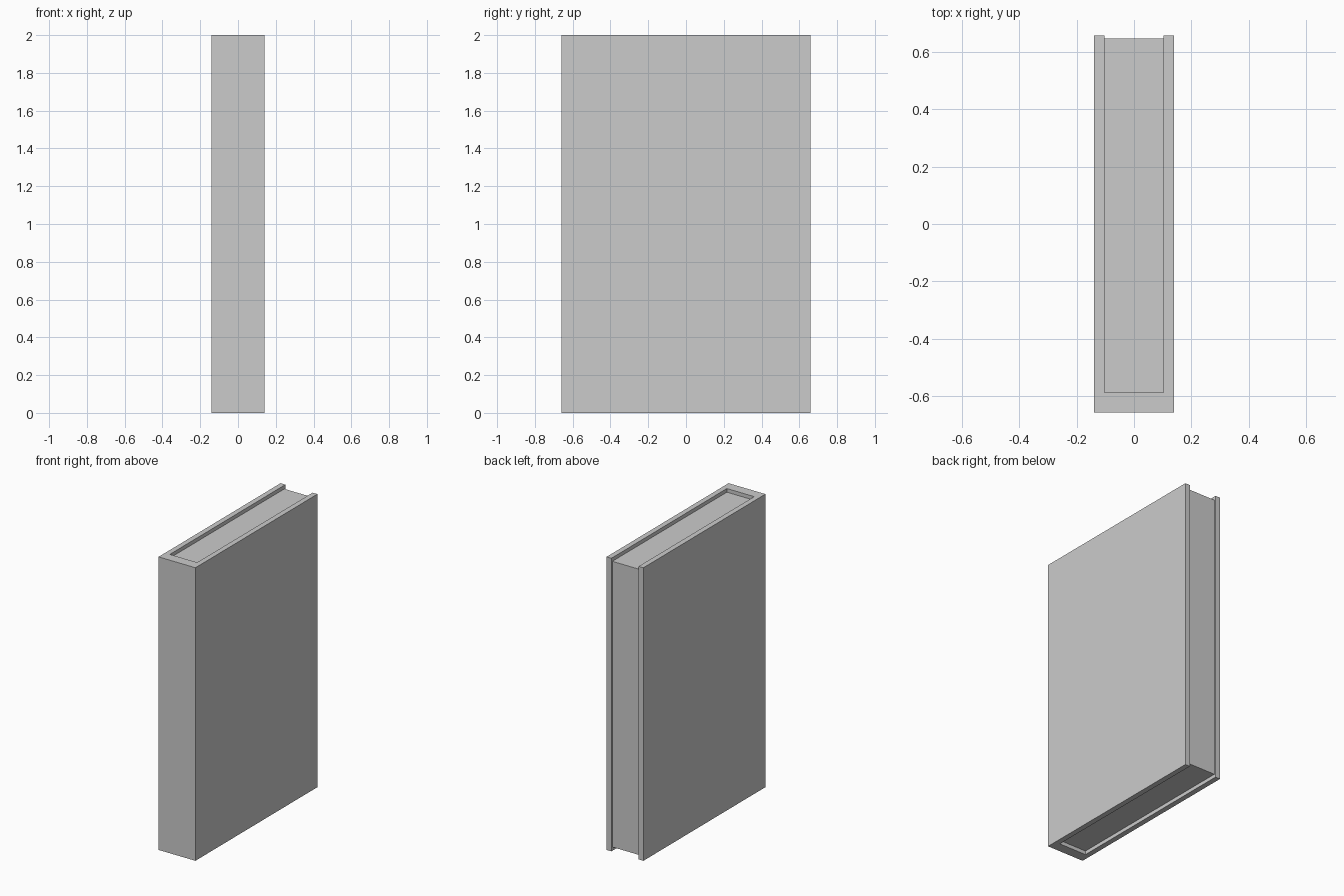
import bpy, bmesh

if "Cube" in bpy.data.objects:
    bpy.data.objects.remove(bpy.data.objects["Cube"])

HEIGHT = 2.0
OUT_X, OUT_Y = 0.139, 0.658      # outer half sizes of the cover
IN_X = 0.103                     # inner half width between the boards
SPINE_Y = -0.588                 # inner face of the spine
PAGE_Y = 0.647                   # fore edge of the pages
RECESS = 0.025                   # pages sit inside the cover top and bottom


def extrude_profile(name, points, z0, z1):
    bm = bmesh.new()
    base = bm.faces.new([bm.verts.new((x, y, z0)) for x, y in points])
    top = bmesh.ops.extrude_face_region(bm, geom=[base])["geom"]
    verts = [v for v in top if isinstance(v, bmesh.types.BMVert)]
    bmesh.ops.translate(bm, verts=verts, vec=(0, 0, z1 - z0))
    bmesh.ops.recalc_face_normals(bm, faces=bm.faces)
    mesh = bpy.data.meshes.new(name)
    bm.to_mesh(mesh)
    bm.free()
    obj = bpy.data.objects.new(name, mesh)
    bpy.context.collection.objects.link(obj)
    return obj


# Cover: two boards joined by the spine, as one U-shaped profile
right = [(OUT_X, -OUT_Y), (OUT_X, OUT_Y), (IN_X, OUT_Y), (IN_X, SPINE_Y)]
left = [(-x, y) for x, y in reversed(right)]
extrude_profile("cover", right + left, 0, HEIGHT)

# Page block, recessed on its three open sides
pages = [(-IN_X, SPINE_Y), (IN_X, SPINE_Y), (IN_X, PAGE_Y), (-IN_X, PAGE_Y)]
extrude_profile("pages", pages, RECESS, HEIGHT - RECESS)
